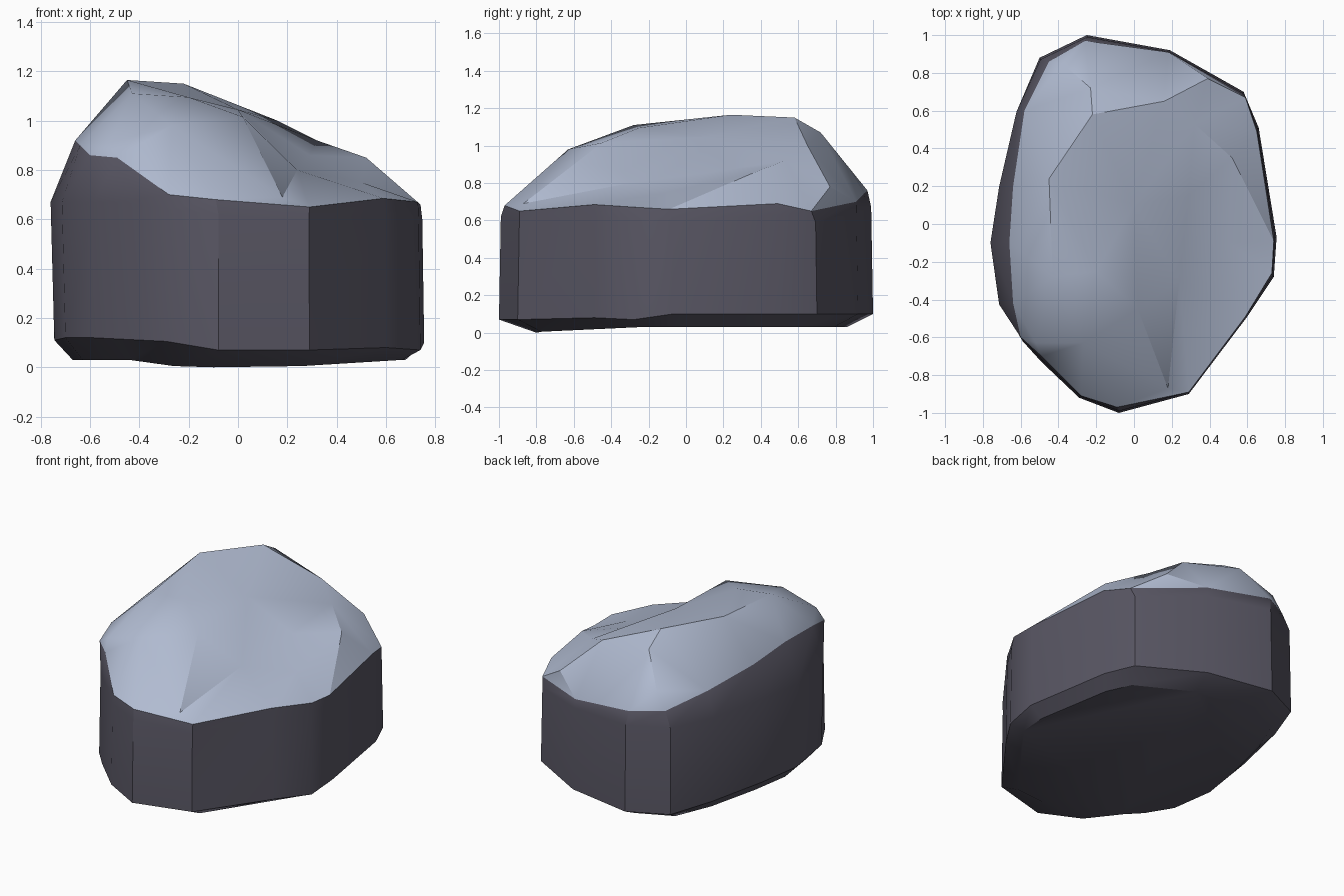
import bpy, bmesh, math
from mathutils import Vector
from mathutils.geometry import delaunay_2d_cdt

if "Cube" in bpy.data.objects:
    bpy.data.objects.remove(bpy.data.objects["Cube"])

# Rock footprint: x, y, height of lower bevel
FOOT = [(-.08, -1.0, .07), (.29, -.90, .07), (.60, -.49, .08), (.74, -.28, .07),
        (.755, -.07, .10), (.66, .51, .10), (.58, .70, .10), (.19, .92, .10),
        (-.25, 1.0, .10), (-.50, .88, .10), (-.61, .60, .11), (-.70, .20, .11),
        (-.745, -.10, .11), (-.70, -.43, .12), (-.59, -.62, .12), (-.49, -.73, .115),
        (-.29, -.92, .105)]
# Rim where the dark wall meets the pale top
RIM = [(-.09, -.97, .68), (.29, -.89, .65), (.59, -.49, .685), (.73, -.26, .67),
       (.74, -.09, .66), (.65, .49, .69), (.59, .67, .65), (.18, .91, .70),
       (-.26, .97, .76), (-.45, .86, .77), (-.58, .60, .84), (-.64, .20, .88),
       (-.66, -.10, .92), (-.64, -.42, .90), (-.60, -.60, .86), (-.49, -.70, .85),
       (-.28, -.91, .70)]
# Ridge, crease and bulge points of the top
PEAKS = [(-.52, -.63, .91), (-.43, -.28, 1.11), (-.45, .24, 1.165), (-.22, .58, 1.15),
         (-.23, .72, 1.07), (-.38, .85, .88), (.16, .65, 1.0), (.39, .77, .78),
         (.32, .53, .92), (.24, -.30, .80), (.18, -.87, .69),
         (.52, .35, .85), (-.27, -.63, .98), (0, .10, 1.045), (.02, -.45, 1.015),
         (.50, -.10, .75), (.29, .15, .86), (-.2, -.25, 1.095)]
# Forced edges along ridge (0-5), back ledge (3-6-8), crease (8-16-9-10), dome edge
LINES = [(0, 1), (1, 2), (2, 3), (3, 4), (4, 5), (3, 6), (6, 7), (6, 8),
         (8, 16), (16, 9), (9, 10), (8, 11), (13, 14), (12, 14), (0, 12)]


def material(name, color):
    m = bpy.data.materials.new(name)
    m.diffuse_color = (*color, 1)
    m.use_nodes = True
    m.node_tree.nodes["Principled BSDF"].inputs["Base Color"].default_value = m.diffuse_color
    return m


bm = bmesh.new()
n = len(RIM)

# Underside, bevel, wall shoulder and rim rings
under = [bm.verts.new((x * .90, y * .86, .03 if y > -.8 else .005)) for x, y, z in FOOT]
under[0].co = (-.1, -.80, 0)
low = [bm.verts.new(p) for p in FOOT]
mid = []
for (x, y, z), r in zip(FOOT, RIM):
    s = 1.02 if x < -.6 else .99
    mid.append(bm.verts.new((x * s, y * .99, min(.67, r[2] - .06))))
rim = [bm.verts.new(p) for p in RIM]
for a, b in ((under, low), (low, mid), (mid, rim)):
    for i in range(n):
        j = (i + 1) % n
        bm.faces.new((a[i], a[j], b[j], b[i]))
bm.faces.new(under[::-1])

# Pale top: triangulated over the rim and peaks
pts = RIM + PEAKS
edges = [(i, (i + 1) % n) for i in range(n)] + [(a + n, b + n) for a, b in LINES]
res = delaunay_2d_cdt([Vector(p[:2]) for p in pts], edges, [], 1, 1e-6)
inner = [bm.verts.new(p) for p in PEAKS]
src = rim + inner
lookup = [src[o[0]] if o else None for o in res[3]]
for f in res[2]:
    vs = [lookup[i] for i in f]
    if None in vs:
        continue
    c = sum((v.co for v in vs), Vector()) / len(vs)
    # keep triangles inside the rim outline
    inside = False
    for i in range(n):
        (x1, y1, _), (x2, y2, _) = RIM[i], RIM[(i + 1) % n]
        if (y1 > c.y) != (y2 > c.y) and c.x < (x2 - x1) * (c.y - y1) / (y2 - y1) + x1:
            inside = not inside
    if inside:
        bm.faces.new(vs).material_index = 1

bmesh.ops.recalc_face_normals(bm, faces=bm.faces)
mesh = bpy.data.meshes.new("boulder")
bm.to_mesh(mesh)
bm.free()
mesh.materials.append(material("dark stone", (.098, .093, .125)))
mesh.materials.append(material("pale top", (.44, .50, .64)))
rock = bpy.data.objects.new("boulder", mesh)
bpy.context.collection.objects.link(rock)
bpy.context.view_layer.objects.active = rock
rock.select_set(True)
bpy.ops.object.shade_smooth_by_angle(angle=math.radians(30))
